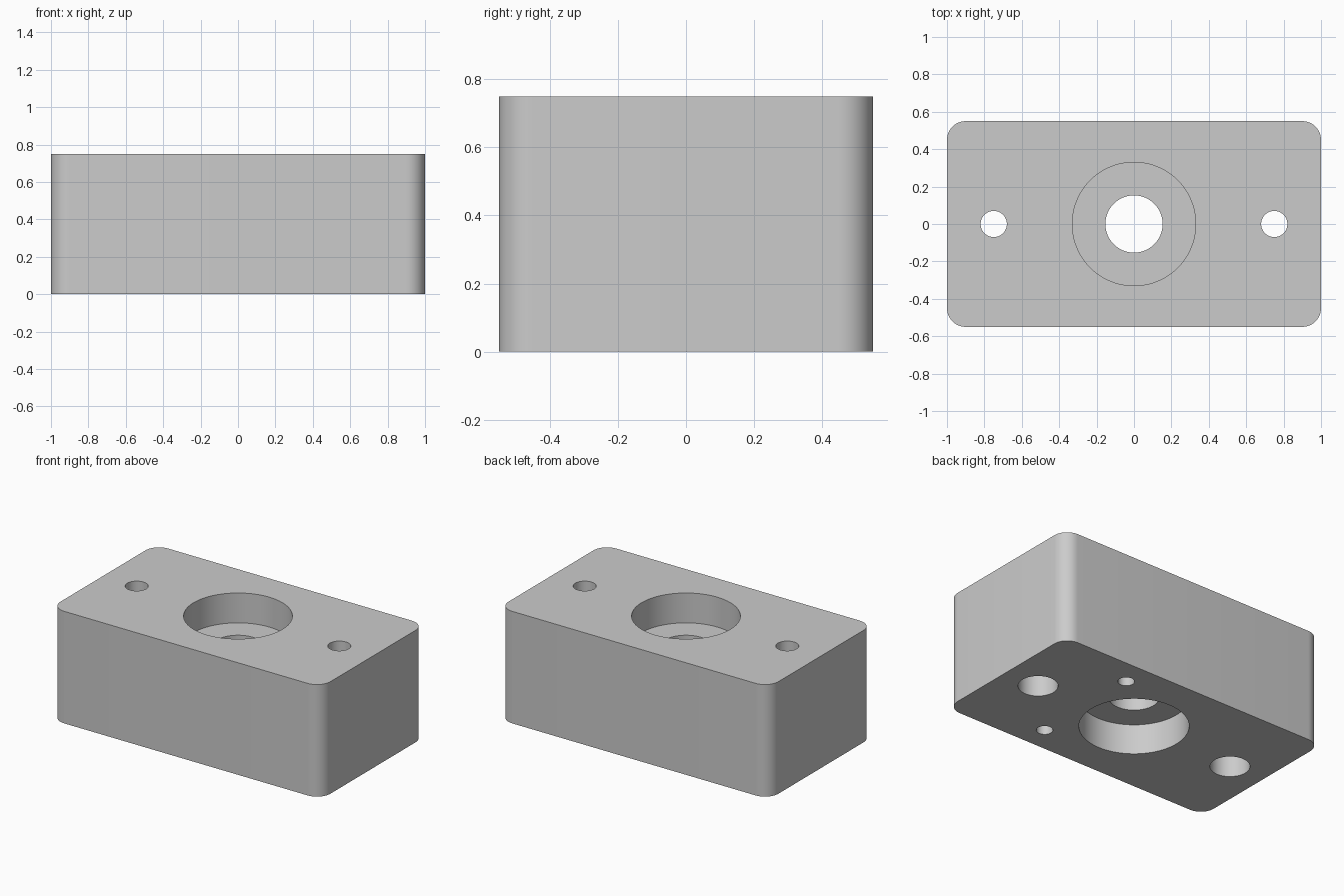
import bpy
import bmesh
from math import pi, cos, sin, radians

if "Cube" in bpy.data.objects:
    bpy.data.objects.remove(bpy.data.objects["Cube"], do_unlink=True)

LENGTH, WIDTH, HEIGHT, CORNER = 2.0, 1.1, 0.75, 0.1
OVER = 0.05  # cutter overshoot past the block faces

grey = bpy.data.materials.new("plain grey")
grey.use_nodes = True
colour = (0.6, 0.6, 0.6, 1)
grey.diffuse_color = colour
grey.node_tree.nodes["Principled BSDF"].inputs["Base Color"].default_value = colour


def add_object(name, bm):
    bmesh.ops.recalc_face_normals(bm, faces=bm.faces)
    mesh = bpy.data.meshes.new(name)
    bm.to_mesh(mesh)
    bm.free()
    mesh.materials.append(grey)
    obj = bpy.data.objects.new(name, mesh)
    bpy.context.collection.objects.link(obj)
    return obj


def stepped_cutter(name, x, y, steps, sides=64):
    """Closed round cutter; steps are (radius, z) pairs from bottom to top."""
    bm = bmesh.new()
    rings = [[bm.verts.new((x + r * cos(2 * pi * i / sides),
                            y + r * sin(2 * pi * i / sides), z))
              for i in range(sides)] for r, z in steps]
    for low, high in zip(rings, rings[1:]):
        for i in range(sides):
            j = (i + 1) % sides
            bm.faces.new((low[i], low[j], high[j], high[i]))
    bm.faces.new(rings[0])
    bm.faces.new(rings[-1])
    obj = add_object(name, bm)
    obj.hide_render = True
    return obj


# Block with rounded upright corners
bm = bmesh.new()
bmesh.ops.create_cube(bm, size=1)
for v in bm.verts:
    v.co = (v.co.x * LENGTH, v.co.y * WIDTH, (v.co.z + 0.5) * HEIGHT)
upright = [e for e in bm.edges if abs(e.verts[0].co.z - e.verts[1].co.z) > 0.1]
bmesh.ops.bevel(bm, geom=upright, offset=CORNER, segments=12,
                profile=0.5, affect='EDGES')
block = add_object("bearing_block", bm)

# Centre bore: wide seats above and below a narrower through hole
SEAT, BORE, SEAT_DEPTH = 0.33, 0.153, 0.2
cutters = [stepped_cutter("centre_bore_cutter", 0, 0, [
    (SEAT, -OVER), (SEAT, SEAT_DEPTH), (BORE, SEAT_DEPTH),
    (BORE, HEIGHT - SEAT_DEPTH), (SEAT, HEIGHT - SEAT_DEPTH),
    (SEAT, HEIGHT + OVER)], 96)]

# Bolt holes, counterbored from below
for side, x in (("left", 0.75), ("right", -0.75)):
    cutters.append(stepped_cutter(side + "_bolt_hole_cutter", x, 0, [
        (0.12, -OVER), (0.12, 0.25), (0.07, 0.25), (0.07, HEIGHT + OVER)]))

# Small blind holes in the underside
for end, y in (("front", -0.38), ("back", 0.38)):
    cutters.append(stepped_cutter(end + "_blind_hole_cutter", 0.38, y, [
        (0.05, -OVER), (0.05, 0.3)], 48))

# Cut the holes, then drop the cutters
bpy.ops.object.select_all(action='DESELECT')
bpy.context.view_layer.objects.active = block
block.select_set(True)
for cutter in cutters:
    mod = block.modifiers.new(cutter.name, 'BOOLEAN')
    mod.operation = 'DIFFERENCE'
    mod.solver = 'EXACT'
    mod.object = cutter
    bpy.ops.object.modifier_apply(modifier=mod.name)
    bpy.data.objects.remove(cutter, do_unlink=True)

bpy.ops.object.shade_smooth_by_angle(angle=radians(30))
